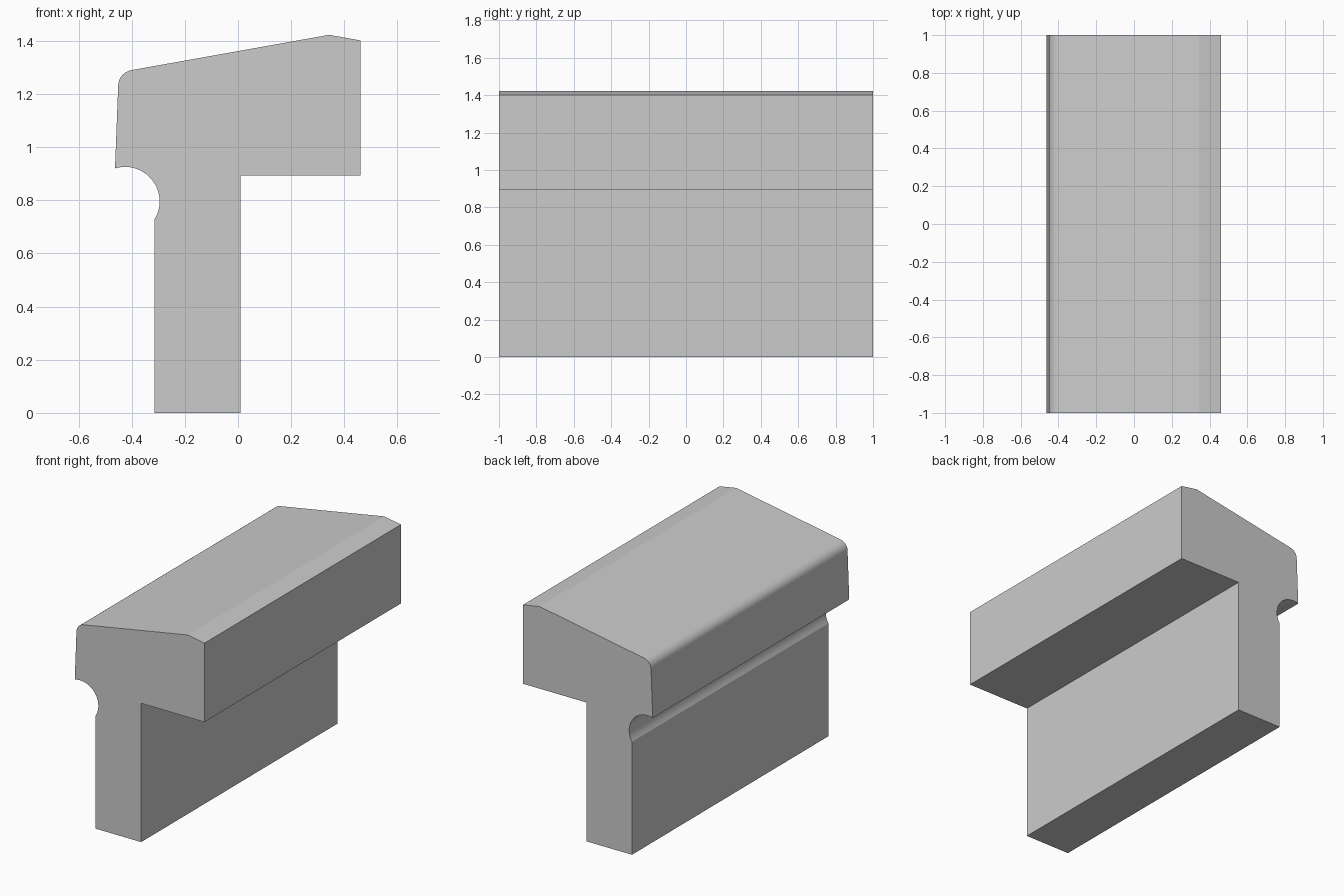
import bpy, bmesh
from math import radians, cos, sin

cube = bpy.data.objects.get("Cube")
if cube:
    bpy.data.objects.remove(cube, do_unlink=True)


def arc(cx, cz, r, start, end, steps):
    """Points along a circular arc in the x-z plane, angles in degrees."""
    angles = [radians(start + (end - start) * i / steps) for i in range(steps + 1)]
    return [(cx + r * cos(a), cz + r * sin(a)) for a in angles]


# Single flat grey
grey = bpy.data.materials.new("plain_grey")
grey.use_nodes = True
colour = (0.6, 0.6, 0.6, 1.0)
grey.diffuse_color = colour
grey.node_tree.nodes["Principled BSDF"].inputs["Base Color"].default_value = colour

# Cross-section: stem, drip groove, rounded nose, sloped top, overhang
profile = [(0.01, 0), (-0.315, 0)]
profile += arc(-0.425, 0.796, 0.13, -32, 107, 18)
profile += arc(-0.391, 1.231, 0.06, 177.7, 100, 10)
profile += [(0.343, 1.423), (0.461, 1.402), (0.461, 0.894), (0.01, 0.894)]

# Extrude the section along y
half_length = 1.0
bm = bmesh.new()
end = bm.faces.new([bm.verts.new((x, -half_length, z)) for x, z in profile])
extruded = bmesh.ops.extrude_face_region(bm, geom=[end])
moved = [g for g in extruded["geom"] if isinstance(g, bmesh.types.BMVert)]
bmesh.ops.translate(bm, vec=(0, 2 * half_length, 0), verts=moved)
bmesh.ops.recalc_face_normals(bm, faces=bm.faces)

mesh = bpy.data.meshes.new("coping_rail")
bm.to_mesh(mesh)
bm.free()
mesh.materials.append(grey)
rail = bpy.data.objects.new("coping_rail", mesh)
bpy.context.collection.objects.link(rail)

# Smooth the curves while the broad faces stay flat
bpy.ops.object.select_all(action="DESELECT")
rail.select_set(True)
bpy.context.view_layer.objects.active = rail
bpy.ops.object.shade_smooth_by_angle(angle=radians(15))
weighted = rail.modifiers.new("flat_broad_faces", "WEIGHTED_NORMAL")
weighted.keep_sharp = True
